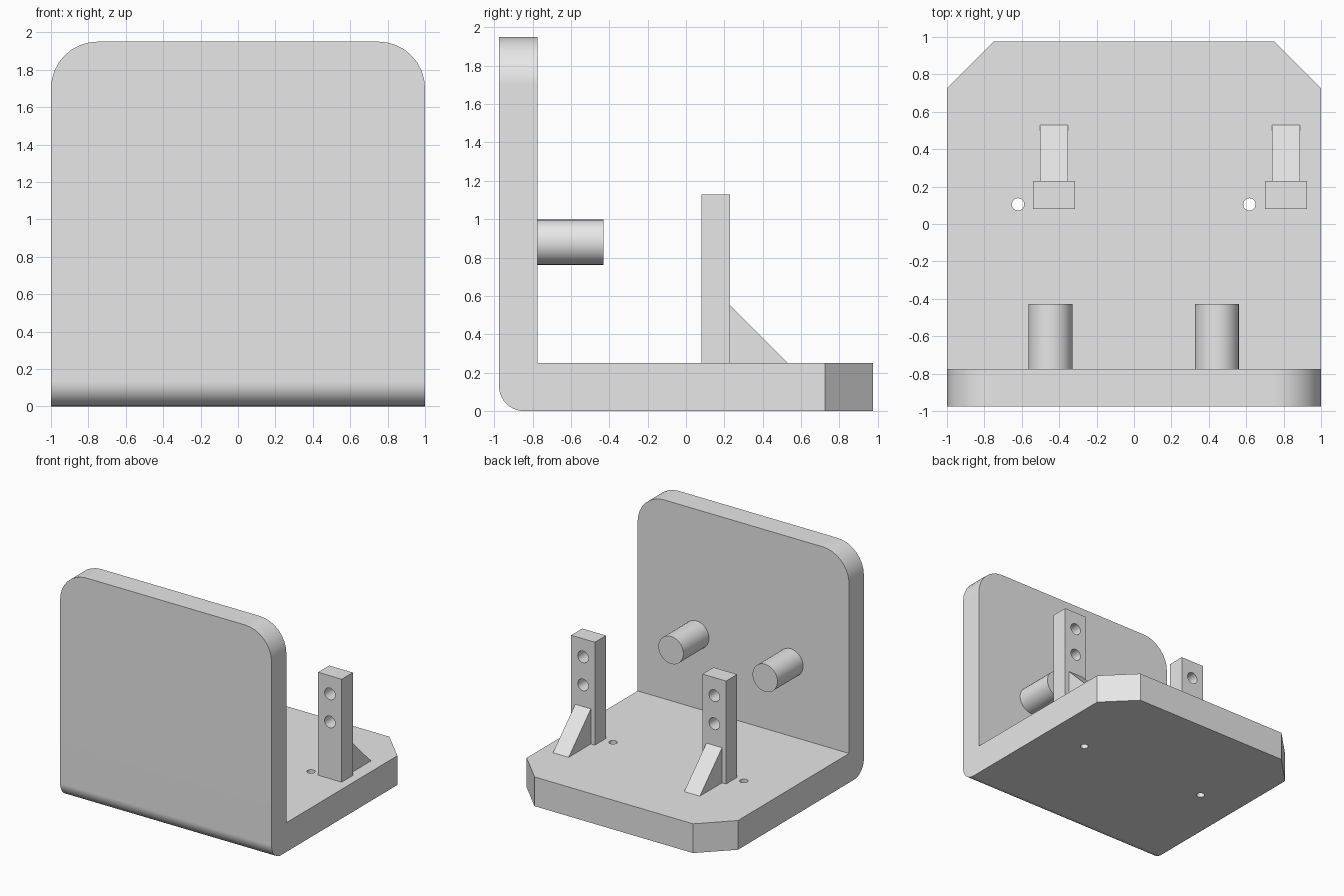
import bpy, bmesh, math
from mathutils import Vector

cube = bpy.data.objects.get("Cube")
if cube:
    bpy.data.objects.remove(cube, do_unlink=True)

grey = bpy.data.materials.new("plain_grey")
grey.use_nodes = True
grey.diffuse_color = (0.8, 0.8, 0.8, 1)
grey.node_tree.nodes["Principled BSDF"].inputs["Base Color"].default_value = (0.8, 0.8, 0.8, 1)


def add_object(name, bm):
    bmesh.ops.recalc_face_normals(bm, faces=bm.faces[:])
    mesh = bpy.data.meshes.new(name)
    bm.to_mesh(mesh)
    bm.free()
    mesh.materials.append(grey)
    obj = bpy.data.objects.new(name, mesh)
    bpy.context.collection.objects.link(obj)
    return obj


def side_prism(profile, x0, x1):
    """Extrude a (y, z) profile from x0 to x1."""
    bm = bmesh.new()
    face = bm.faces.new([bm.verts.new((x0, y, z)) for y, z in profile])
    grown = bmesh.ops.extrude_face_region(bm, geom=[face])["geom"]
    verts = [g for g in grown if isinstance(g, bmesh.types.BMVert)]
    bmesh.ops.translate(bm, vec=(x1 - x0, 0, 0), verts=verts)
    return bm


def rod(name, centre, radius, length, axis):
    """Cylinder centred at a point, along Y or Z."""
    bm = bmesh.new()
    bmesh.ops.create_cone(bm, cap_ends=True, segments=32, radius1=radius,
                          radius2=radius, depth=length)
    obj = add_object(name, bm)
    if axis == "Y":
        obj.rotation_euler.x = math.pi / 2
    obj.location = centre
    return obj


def activate(obj):
    bpy.ops.object.select_all(action="DESELECT")
    obj.select_set(True)
    bpy.context.view_layer.objects.active = obj


def drill(obj, centre, radius, axis):
    cutter = rod("hole_cutter", centre, radius, 0.6, axis)
    cutter.hide_render = True
    mod = obj.modifiers.new("hole", "BOOLEAN")
    mod.operation, mod.solver, mod.object = "DIFFERENCE", "EXACT", cutter
    activate(obj)
    bpy.ops.object.modifier_apply(modifier=mod.name)
    bpy.data.objects.remove(cutter, do_unlink=True)


def smooth(obj):
    activate(obj)
    bpy.ops.object.shade_smooth_by_angle(angle=math.radians(30))
    mod = obj.modifiers.new("flat_faces", "WEIGHTED_NORMAL")
    mod.keep_sharp = True


BACK, WALL, FLOOR, TOP = 0.975, -0.775, 0.25, 1.95

# Bracket: base plate and front wall in one piece
bm = side_prism([(-BACK, 0), (BACK, 0), (BACK, FLOOR), (WALL, FLOOR),
                 (WALL, TOP), (-BACK, TOP)], -1, 1)


def bevel_edges(test, offset, segments):
    edges = [e for e in bm.edges if test((e.verts[0].co + e.verts[1].co) / 2,
                                         e.verts[1].co - e.verts[0].co)]
    bmesh.ops.bevel(bm, geom=edges, offset=offset, segments=segments,
                    profile=0.5, affect="EDGES")


# Rounded wall corners, chamfered base corners, rounded lower front edge
bevel_edges(lambda m, d: m.z > TOP - 0.01 and abs(d.y) > 0.1, 0.25, 8)
bevel_edges(lambda m, d: m.y > BACK - 0.01 and abs(d.z) > 0.1, 0.25, 1)
bevel_edges(lambda m, d: m.y < -BACK + 0.01 and m.z < 0.01 and abs(d.x) > 1, 0.13, 10)
bracket = add_object("bracket", bm)
for x in (-0.62, 0.617):
    drill(bracket, (x, 0.105, 0.12), 0.033, "Z")
smooth(bracket)

# Round pegs on the wall
for side, x in (("right", -0.447), ("left", 0.443)):
    smooth(rod(side + "_peg", (x, -0.605, 0.88), 0.118, 0.352, "Y"))

# Drilled posts, each with a sloping brace behind
for side, x in (("right", -0.428), ("left", 0.813)):
    post = add_object(side + "_post", side_prism(
        [(0.08, FLOOR), (0.23, FLOOR), (0.23, 1.13), (0.08, 1.13)], x - 0.112, x + 0.112))
    for z in (0.735, 0.975):
        drill(post, (x, 0.155, z), 0.05, "Y")
    smooth(post)
    add_object(side + "_brace", side_prism(
        [(0.23, FLOOR), (0.53, FLOOR), (0.23, 0.55)], x - 0.074, x + 0.074))
